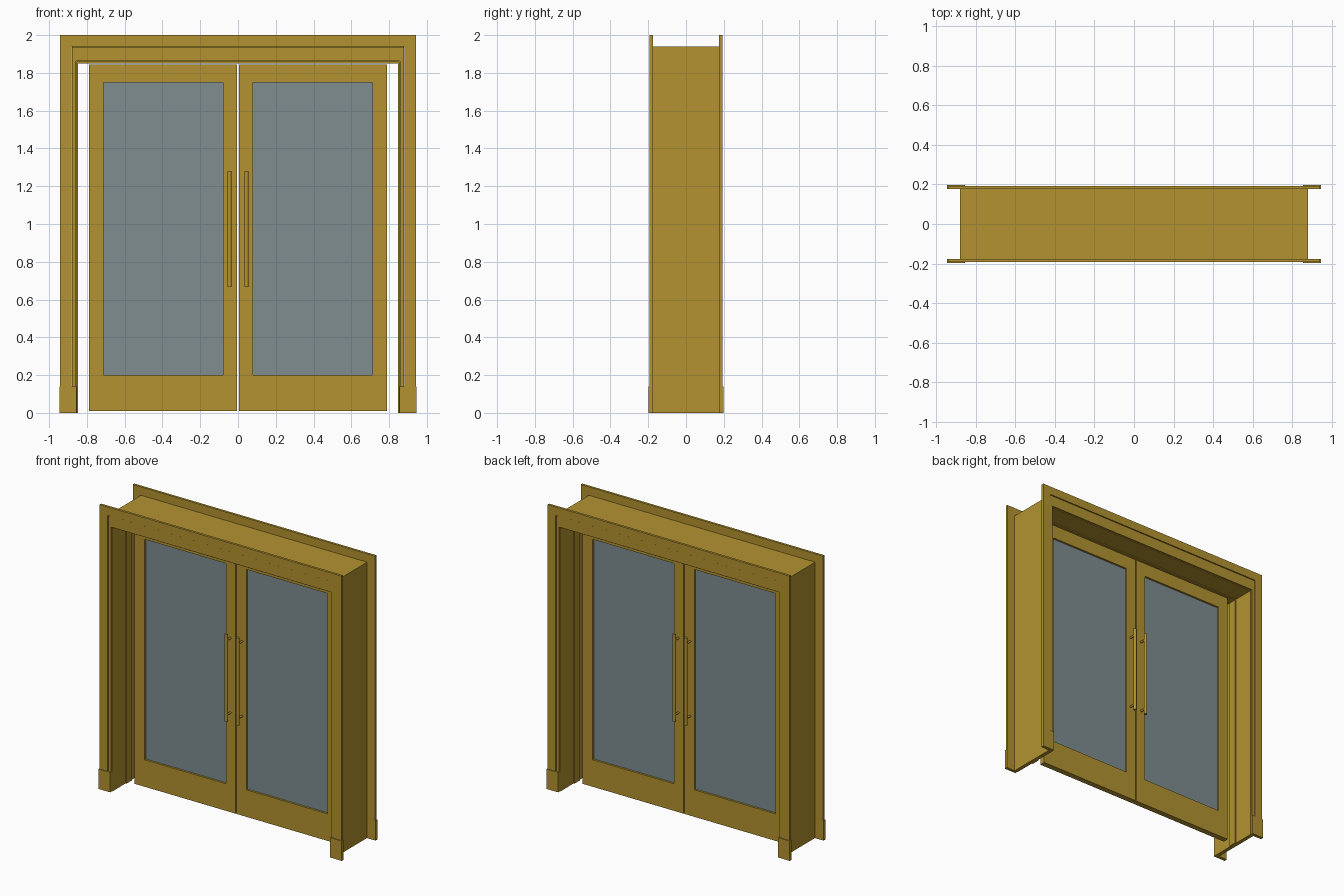
import bpy, bmesh
from mathutils import Matrix

if "Cube" in bpy.data.objects:
    bpy.data.objects.remove(bpy.data.objects["Cube"])


def material(name, color):
    m = bpy.data.materials.new(name)
    m.diffuse_color = color
    m.use_nodes = True
    m.node_tree.nodes["Principled BSDF"].inputs["Base Color"].default_value = m.diffuse_color
    return m


BRASS = material("brass", (0.45, 0.29, 0.03, 1))
GLASS = material("glass", (0.21, 0.27, 0.28, 1))


def finish(name, bm, mat=BRASS):
    bmesh.ops.recalc_face_normals(bm, faces=bm.faces)
    me = bpy.data.meshes.new(name)
    bm.to_mesh(me)
    bm.free()
    me.materials.append(mat)
    ob = bpy.data.objects.new(name, me)
    bpy.context.collection.objects.link(ob)
    return ob


def box(name, x0, x1, y0, y1, z0, z1, mat=BRASS):
    bm = bmesh.new()
    size = Matrix.Diagonal((x1 - x0, y1 - y0, z1 - z0, 1))
    at = Matrix.Translation(((x0 + x1) / 2, (y0 + y1) / 2, (z0 + z1) / 2))
    bmesh.ops.create_cube(bm, size=1, matrix=at @ size)
    return finish(name, bm, mat)


def extrude_y(bm, faces, depth):
    r = bmesh.ops.extrude_face_region(bm, geom=faces)
    verts = [v for v in r["geom"] if isinstance(v, bmesh.types.BMVert)]
    bmesh.ops.translate(bm, verts=verts, vec=(0, depth, 0))


def arch(name, xo, zo, xi, zi, y0, y1):
    """Square arch open at the floor, extruded from y0 to y1."""
    bm = bmesh.new()
    pts = [(-xo, 0), (-xo, zo), (xo, zo), (xo, 0), (xi, 0), (xi, zi), (-xi, zi), (-xi, 0)]
    v = [bm.verts.new((x, y0, z)) for x, z in pts]
    faces = [bm.faces.new([v[i] for i in q])
             for q in ((0, 1, 6, 7), (1, 2, 5, 6), (2, 3, 4, 5))]
    extrude_y(bm, faces, y1 - y0)
    return finish(name, bm)


def leaf(name, outer, inner, y0, y1):
    """Rectangular ring for a door leaf; outer and inner are x0, x1, z0, z1."""
    bm = bmesh.new()
    rings = []
    for x0, x1, z0, z1 in (outer, inner):
        rings.append([bm.verts.new((x, y0, z)) for x, z in ((x0, z0), (x1, z0), (x1, z1), (x0, z1))])
    o, n = rings
    faces = [bm.faces.new((o[i], o[(i + 1) % 4], n[(i + 1) % 4], n[i])) for i in range(4)]
    extrude_y(bm, faces, y1 - y0)
    return finish(name, bm)


def rod(name, r, length, loc, rot=(0, 0, 0)):
    bpy.ops.mesh.primitive_cylinder_add(vertices=24, radius=r, depth=length, location=loc, rotation=rot)
    ob = bpy.context.object
    ob.name = name
    ob.data.materials.append(BRASS)
    bpy.ops.object.shade_smooth_by_angle()


# frame lining and the stop running around it
arch("frame_lining", 0.88, 1.94, 0.853, 1.857, -0.18, 0.18)
arch("door_stop", 0.856, 1.86, 0.846, 1.85, -0.03, 0.03)

# casings and plinth blocks on both faces
for s, side in ((-1, "front"), (1, "back")):
    arch(side + "_casing", 0.942, 2.0, 0.881, 1.941, s * 0.176, s * 0.193)
    arch(side + "_inner_trim", 0.878, 1.938, 0.858, 1.862, s * 0.179, s * 0.188)
    for m, hand in ((-1, "left"), (1, "right")):
        xs = sorted((m * 0.946, m * 0.856))
        ys = sorted((s * 0.176, s * 0.198))
        box(f"{side}_{hand}_plinth", *xs, *ys, 0, 0.14)

# two glazed leaves with pull handles on both faces
for m, hand in ((-1, "left"), (1, "right")):
    def span(a, b):
        return sorted((m * a, m * b))
    leaf(hand + "_door_leaf", (*span(0.004, 0.79), 0.01, 1.845), (*span(0.08, 0.712), 0.2, 1.75), -0.02, 0.02)
    box(hand + "_door_glass", *span(0.078, 0.714), -0.006, 0.006, 0.198, 1.752, GLASS)
    for s, side in ((-1, "front"), (1, "back")):
        rod(f"{side}_{hand}_handle", 0.011, 0.615, (m * 0.045, s * 0.065, 0.973))
        for z in (0.71, 1.235):
            rod(f"{side}_{hand}_handle_mount", 0.007, 0.05, (m * 0.045, s * 0.041, z), (1.5707963, 0, 0))
